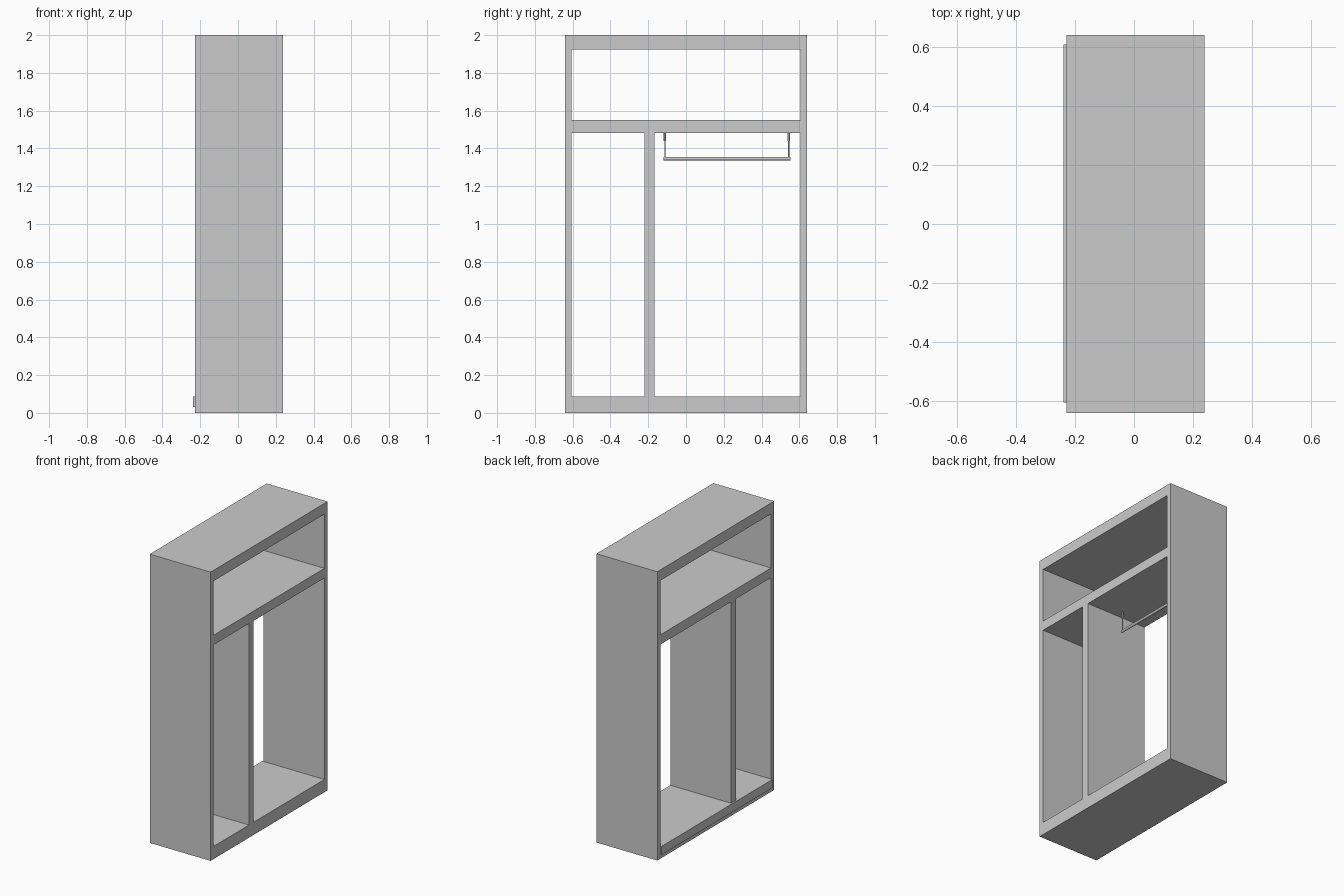
import bpy
from mathutils import Vector

if "Cube" in bpy.data.objects:
    bpy.data.objects.remove(bpy.data.objects["Cube"])

X0, X1 = -0.228, 0.238      # closed carcass depth
Y = 0.64                    # half width
IN = 0.606                  # inner half width


def box(name, lo, hi):
    lo, hi = Vector(lo), Vector(hi)
    bpy.ops.mesh.primitive_cube_add(size=1, location=(lo + hi) / 2)
    ob = bpy.context.object
    ob.name = name
    ob.scale = hi - lo
    bpy.ops.object.transform_apply(location=False, rotation=False, scale=True)
    return ob


def rod(name, a, b, radius, sides=16):
    a, b = Vector(a), Vector(b)
    bpy.ops.mesh.primitive_cylinder_add(vertices=sides, radius=radius, depth=(b - a).length,
                                        location=(a + b) / 2)
    ob = bpy.context.object
    ob.name = name
    ob.rotation_euler = (b - a).to_track_quat('Z', 'Y').to_euler()
    bpy.ops.object.shade_smooth_by_angle()
    return ob


# Carcass: solid block with three compartments cut right through
carcass = box("wardrobe_carcass", (X0, -Y, 0), (X1, Y, 2))
compartments = {
    "upper": (-IN, IN, 1.55, 1.925),
    "narrow": (-IN, -0.22, 0.088, 1.483),
    "hanging": (-0.168, IN, 0.088, 1.483),
}
for name, (y0, y1, z0, z1) in compartments.items():
    cutter = box(name + "_cutter", (X0 - 0.1, y0, z0), (X1 + 0.1, y1, z1))
    mod = carcass.modifiers.new(name, 'BOOLEAN')
    mod.operation = 'DIFFERENCE'
    mod.solver = 'EXACT'
    mod.object = cutter
    bpy.context.view_layer.objects.active = carcass
    bpy.ops.object.modifier_apply(modifier=mod.name)
    bpy.data.objects.remove(cutter)

# Plinth strip along the lower edge
box("plinth_strip", (-0.238, -0.605, 0.03), (X0, 0.607, 0.088))

# Clothes rail hung from the shelf by two posts
rod("clothes_rail", (0, -0.119, 1.346), (0, 0.553, 1.346), 0.009)
for side, y in (("left", -0.112), ("right", 0.544)):
    rod(side + "_rail_post", (0, y, 1.346), (0, y, 1.45), 0.003, 12)
    rod(side + "_rail_socket", (0, y, 1.44), (0, y, 1.483), 0.006, 12)
